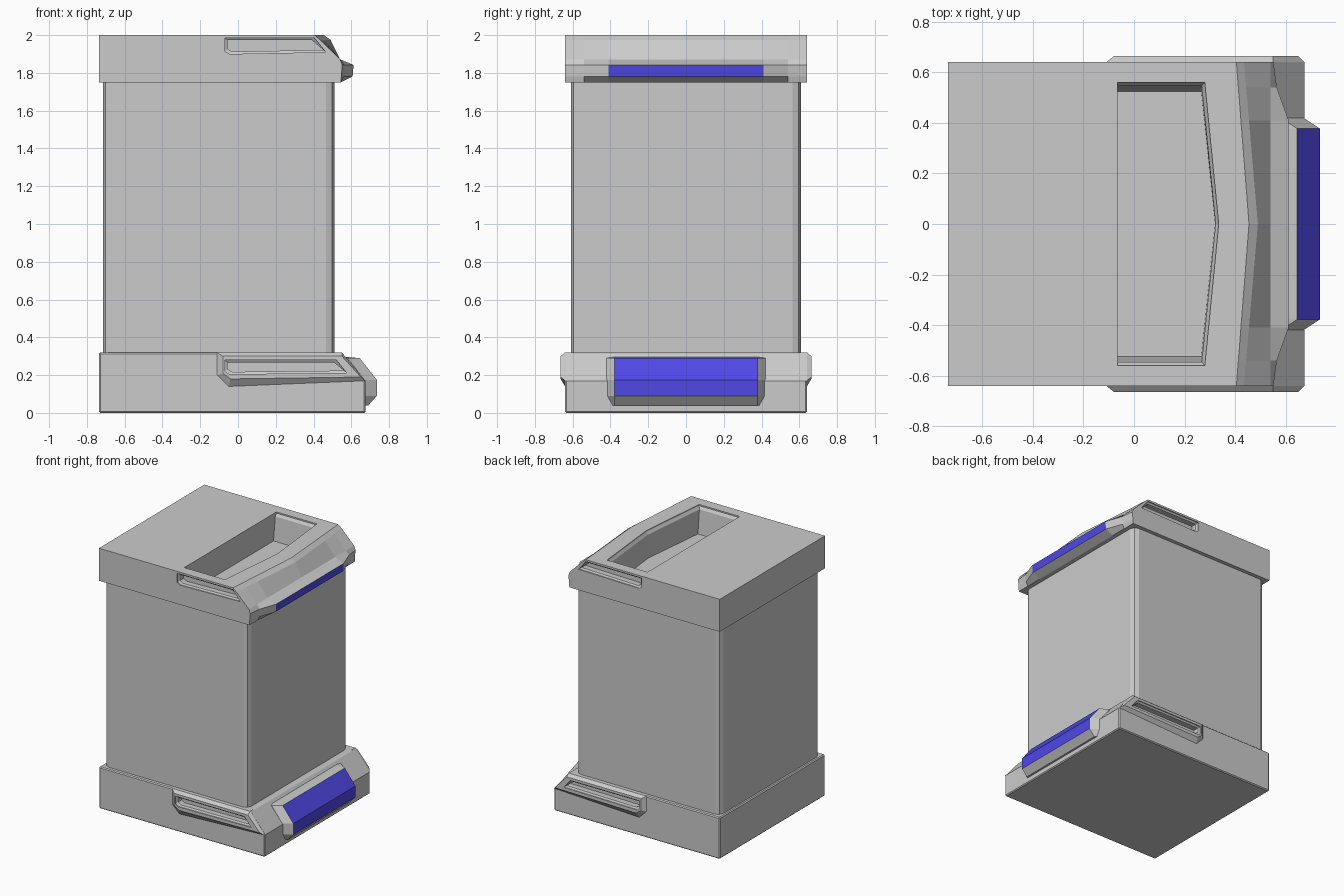
import bpy, bmesh

if "Cube" in bpy.data.objects:
    bpy.data.objects.remove(bpy.data.objects["Cube"])


def material(name, colour):
    m = bpy.data.materials.new(name)
    m.use_nodes = True
    m.diffuse_color = colour
    m.node_tree.nodes["Principled BSDF"].inputs["Base Color"].default_value = colour
    return m


GREY = material("light_grey", (0.6, 0.6, 0.6, 1))
BLUE = material("blue", (0.08, 0.065, 0.8, 1))


def loft(name, sections, axis="y", blue=None):
    """Skin equal-length 2D outlines; sections = [(offset, points)]."""
    bm = bmesh.new()
    rings = []
    for off, pts in sections:
        rings.append([bm.verts.new((a, off, b) if axis == "y" else (a, b, off))
                      for a, b in pts])
    n = len(rings[0])
    for r, s in zip(rings, rings[1:]):
        for i in range(n):
            j = (i + 1) % n
            bm.faces.new((r[i], r[j], s[j], s[i]))
    bm.faces.new(rings[0])
    bm.faces.new(rings[-1])
    bmesh.ops.recalc_face_normals(bm, faces=bm.faces)
    for f in bm.faces:
        if blue and blue(f.calc_center_median(), f):
            f.material_index = 1
    me = bpy.data.meshes.new(name)
    bm.to_mesh(me)
    bm.free()
    me.materials.append(GREY)
    me.materials.append(BLUE)
    ob = bpy.data.objects.new(name, me)
    bpy.context.collection.objects.link(ob)
    return ob


def apply(ob, mod):
    bpy.context.view_layer.objects.active = ob
    bpy.ops.object.modifier_apply(modifier=mod.name)


def bevel(ob, width, segments=1):
    mod = ob.modifiers.new("edge", "BEVEL")
    mod.width, mod.segments = width, segments
    mod.limit_method, mod.angle_limit = "ANGLE", 0.7
    apply(ob, mod)


def cut(targets, cutter):
    for ob in targets:
        mod = ob.modifiers.new("cut", "BOOLEAN")
        mod.operation, mod.object, mod.solver = "DIFFERENCE", cutter, "EXACT"
        apply(ob, mod)
    bpy.data.objects.remove(cutter)


def shrink(pts, dx, dz):
    """Pull an outline towards its centre by fixed steps."""
    cx = sum(p[0] for p in pts) / len(pts)
    cz = sum(p[1] for p in pts) / len(pts)
    return [(x - dx * (1 if x > cx else -1), z - dz * (1 if z > cz else -1))
            for x, z in pts]


def slot(targets, side, y, pts):
    """Stepped handle slot sunk in a side wall."""
    inner = shrink(pts, 0.014, 0.012)
    cut(targets, loft("slot_cutter", [
        (side * (y + 0.03), pts), (side * (y - 0.008), pts),
        (side * (y - 0.016), inner), (side * (y - 0.06), inner)]))


# Body: upright box with softened corners
body = loft("body", [(z, [(-0.715, -0.61), (0.51, -0.61), (0.51, 0.61), (-0.715, 0.61)])
                     for z in (0.3, 1.77)], axis="z")
bm = bmesh.new()
bm.from_mesh(body.data)
upright = [e for e in bm.edges if abs(e.verts[0].co.z - e.verts[1].co.z) > 1]
bmesh.ops.bevel(bm, geom=upright, offset=0.045, segments=2, profile=0.5, affect="EDGES")
bm.to_mesh(body.data)
bm.free()

# Base: tray with sloped front edge
base_outline = [(-0.735, 0), (0.675, 0), (0.675, 0.17), (0.55, 0.32), (-0.735, 0.32)]
base = loft("base", [(y, base_outline) for y in (-0.64, 0.64)])
bevel(base, 0.007)

# Base side swellings with slots
wide = [(-0.11, 0.32), (0.55, 0.32), (0.674, 0.17), (-0.05, 0.14), (-0.11, 0.2)]
narrow = [(-0.08, 0.3), (0.55, 0.3), (0.65, 0.19), (-0.04, 0.18), (-0.08, 0.21)]
base_slot = [(-0.07, 0.28), (0.52, 0.28), (0.575, 0.212), (-0.045, 0.205), (-0.07, 0.22)]
for side, label in ((1, "back"), (-1, "front")):
    swelling = loft(label + "_swelling", [
        (side * 0.6, wide), (side * 0.64, wide), (side * 0.664, narrow)])
    slot([base, swelling], side, 0.664, base_slot)

# Base nose with blue panel
nose = [(0.5, 0.04), (0.69, 0.04), (0.735, 0.09), (0.735, 0.175),
        (0.645, 0.29), (0.585, 0.295), (0.5, 0.295)]
nose_end = [(x - 0.065 if x > 0.55 else x, z) for x, z in nose]
loft("base_nose",
     [(-0.42, nose_end), (-0.378, nose), (0.378, nose), (0.42, nose_end)],
     blue=lambda c, f: abs(c.y) < 0.1 and c.x > 0.68 and 0.1 < c.z < 0.28
     and abs(f.normal.y) < 0.1)


# Lid: chamfered front with a shallow central ridge and projecting lip
def lid_outline(y, lip):
    t = 1 - abs(y) / 0.64
    return [(-0.735, 1.75), (0.545, 1.75), (lip - 0.005, 1.782), (lip, 1.842),
            (0.54, 1.872), (0.435 + 0.055 * t, 1.975), (0.405 + 0.05 * t, 2.0),
            (-0.735, 2.0)]


half = [(0.64, 0.552), (0.54, 0.565), (0.41, 0.612)]
stations = [(-y, lip) for y, lip in half] + [(0, 0.612)] + half[::-1]
lid = loft("lid", [(y, lid_outline(y, lip)) for y, lip in stations],
           blue=lambda c, f: abs(c.y) < 0.4 and c.x > 0.6 and 1.79 < c.z < 1.83)

# Lid slots and top opening
lid_slot = [(-0.07, 1.985), (0.405, 1.985), (0.465, 1.91), (-0.045, 1.9), (-0.07, 1.915)]
for side in (1, -1):
    slot([lid], side, 0.64, lid_slot)


def opening(dx, dy):
    return [(-0.065, -0.56 + dy), (0.28 - dx, -0.56 + dy), (0.335 - dx, 0),
            (0.28 - dx, 0.56 - dy), (-0.065, 0.56 - dy)]


cut([lid], loft("opening_cutter", [
    (2.05, opening(0, 0)), (1.99, opening(0, 0)),
    (1.97, opening(0.012, 0.014)), (1.79, opening(0.014, 0.035))], axis="z"))
